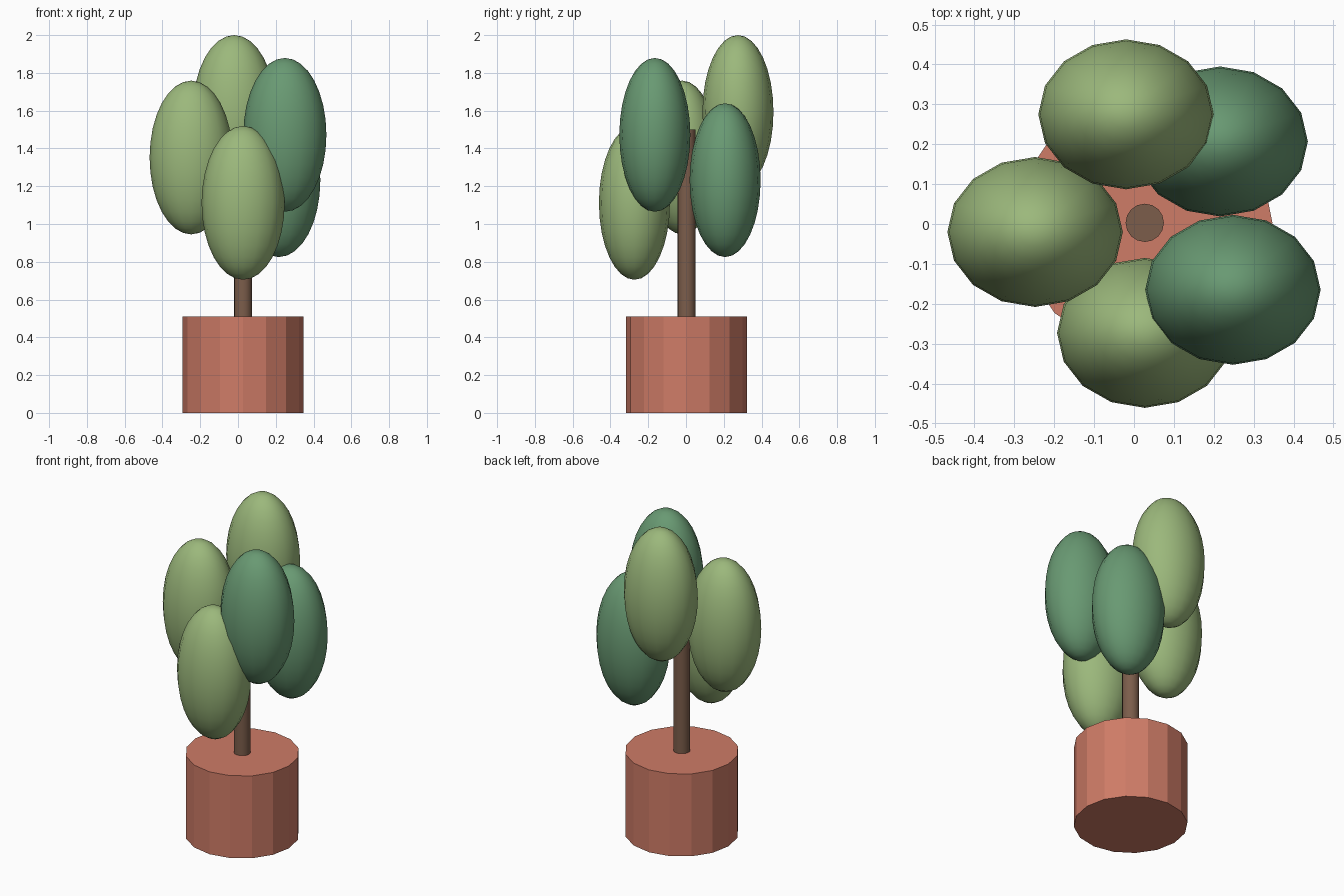
import bpy

cube = bpy.data.objects.get("Cube")
if cube:
    bpy.data.objects.remove(cube, do_unlink=True)


def make_material(name, rgb):
    mat = bpy.data.materials.new(name)
    mat.use_nodes = True
    mat.diffuse_color = (*rgb, 1)
    mat.node_tree.nodes["Principled BSDF"].inputs["Base Color"].default_value = (*rgb, 1)
    return mat


terracotta = make_material("terracotta", (0.62, 0.20, 0.135))
bark = make_material("bark brown", (0.20, 0.11, 0.07))
light_green = make_material("light green", (0.33, 0.48, 0.20))
dark_green = make_material("dark green", (0.14, 0.32, 0.17))


def finish(name, mat, smooth_angle=None):
    obj = bpy.context.object
    obj.name = name
    obj.data.materials.append(mat)
    if smooth_angle:
        bpy.ops.object.shade_smooth_by_angle(angle=smooth_angle)
    return obj


def cylinder(name, radius, bottom, top, mat, smooth_angle=None):
    bpy.ops.mesh.primitive_cylinder_add(
        vertices=16, radius=radius, depth=top - bottom,
        location=(0.027, 0.003, (top + bottom) / 2))
    finish(name, mat, smooth_angle)


def foliage(name, location, mat):
    bpy.ops.mesh.primitive_uv_sphere_add(
        segments=16, ring_count=16, radius=1, location=location)
    bpy.context.object.scale = (0.22, 0.188, 0.407)
    bpy.ops.object.transform_apply(location=False, rotation=False, scale=True)
    finish(name, mat, 1.0)


# Faceted pot and slim trunk
cylinder("pot", 0.32, 0, 0.51, terracotta)
cylinder("trunk", 0.048, 0.51, 1.5, bark, 0.6)

# Egg-shaped foliage clumps around the trunk
foliage("foliage_back", (-0.02, 0.275, 1.593), light_green)
foliage("foliage_right", (-0.248, -0.02, 1.352), light_green)
foliage("foliage_front", (0.027, -0.273, 1.112), light_green)
foliage("foliage_back_left", (0.216, 0.207, 1.232), dark_green)
foliage("foliage_front_left", (0.248, -0.165, 1.472), dark_green)
